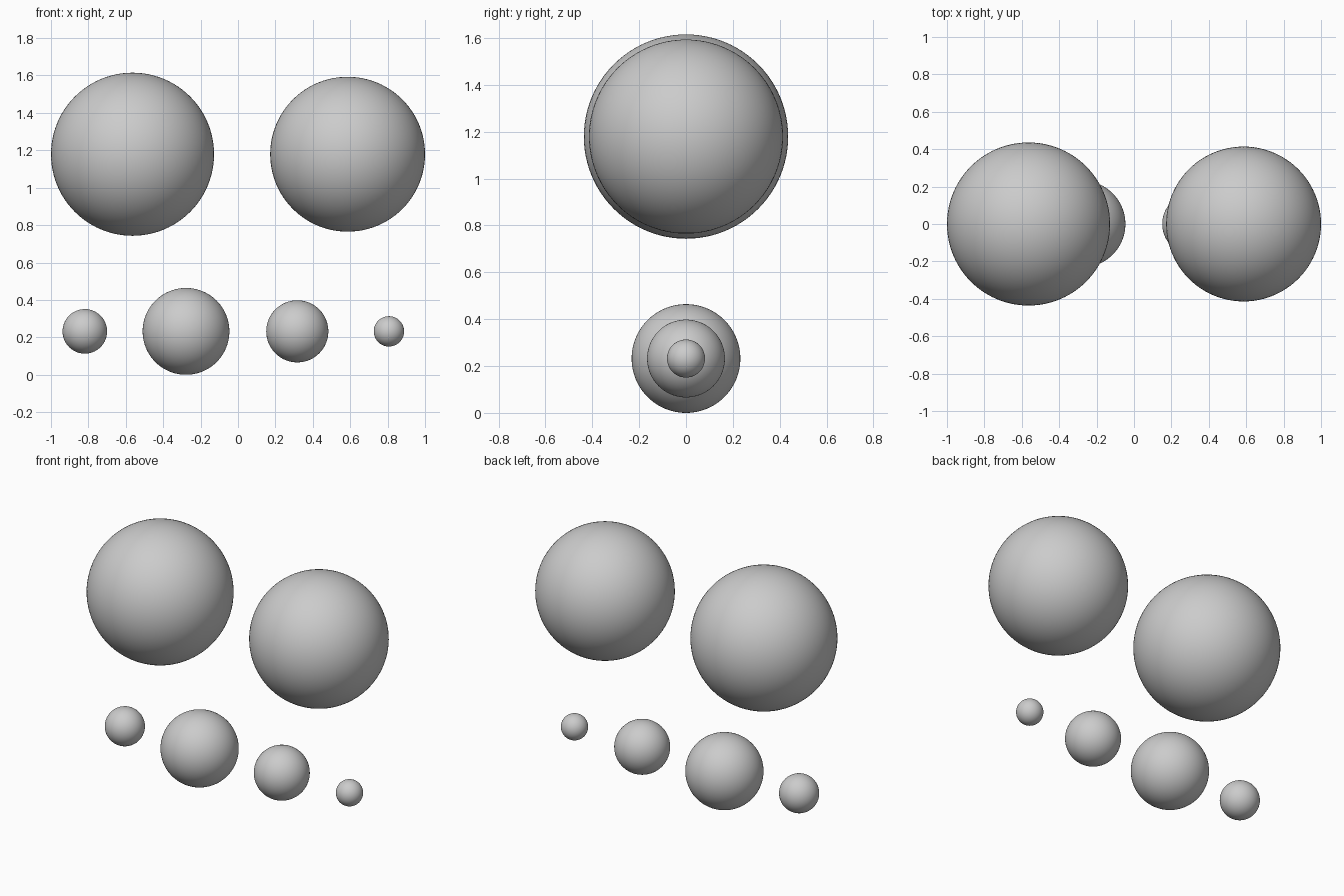
import bpy

if "Cube" in bpy.data.objects:
    bpy.data.objects.remove(bpy.data.objects["Cube"])

UPPER_Z = 1.179   # centre height of the two large spheres
LOWER_Z = 0.232   # centre height of the row of small spheres


def sphere(name, x, z, radius):
    bpy.ops.mesh.primitive_uv_sphere_add(
        segments=96, ring_count=48, radius=radius, location=(x, 0, z))
    bpy.context.object.name = name
    bpy.ops.object.shade_smooth()


# Upper pair of large spheres
sphere("large_sphere_left", -0.564, UPPER_Z, 0.436)
sphere("large_sphere_right", 0.586, UPPER_Z, 0.414)

# Lower row of four spheres, left to right
row = [(-0.819, 0.119), (-0.278, 0.232), (0.317, 0.166), (0.807, 0.081)]
for i, (x, r) in enumerate(row, 1):
    sphere(f"row_sphere_{i}", x, LOWER_Z, r)
